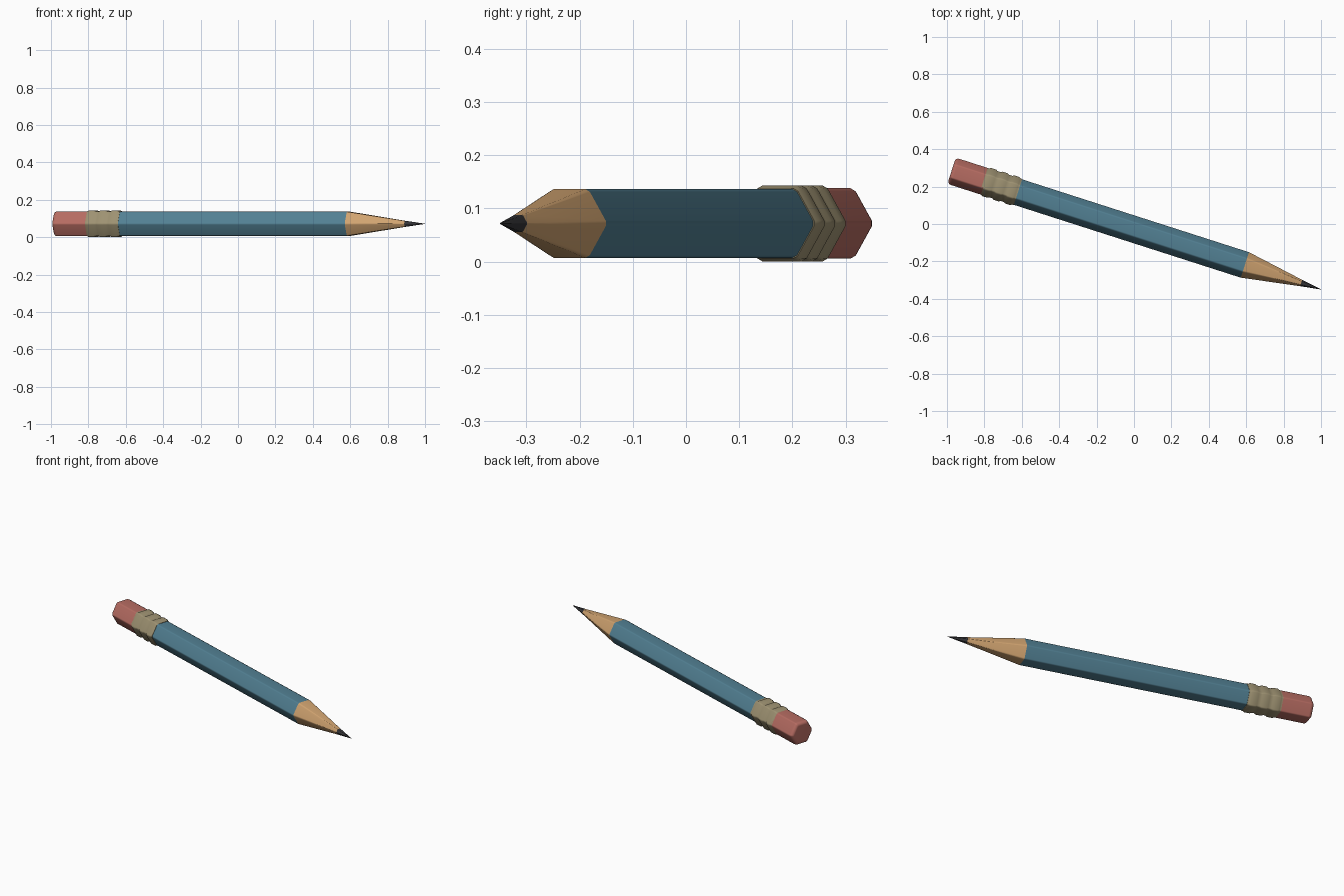
import bpy, bmesh, math
from mathutils import Vector

cube = bpy.data.objects.get("Cube")
if cube:
    bpy.data.objects.remove(cube)

ANGLE = math.radians(-17.8)
CENTRE = Vector((-0.008, -0.026, 0.0715))
BEVEL = 0.08  # share of each hexagon side cut away at a corner


def material(name, rgb):
    # Flat colour given as sRGB bytes, stored as linear values
    lin = [((c / 255 + 0.055) / 1.055) ** 2.4 for c in rgb] + [1]
    m = bpy.data.materials.new(name)
    m.use_nodes = True
    m.diffuse_color = lin
    m.node_tree.nodes["Principled BSDF"].inputs["Base Color"].default_value = lin
    return m


def hexagon(t, radius):
    # Hexagon with clipped corners, flat on top and bottom
    corners = [Vector((0, math.cos(math.pi * k / 3), math.sin(math.pi * k / 3)))
               for k in range(6)]
    points = []
    for k, c in enumerate(corners):
        for other in (corners[k - 1], corners[(k + 1) % 6]):
            points.append(c.lerp(other, BEVEL) * radius + Vector((t, 0, 0)))
    return points


def loft(name, profile, mat):
    # Skin (position along pencil, radius) pairs and close both ends
    bm = bmesh.new()
    rings = [[bm.verts.new(p) for p in hexagon(t, r)] for t, r in profile]
    for a, b in zip(rings, rings[1:]):
        for k in range(len(a)):
            j = (k + 1) % len(a)
            bm.faces.new((a[k], a[j], b[j], b[k]))
    bm.faces.new(rings[0])
    bm.faces.new(rings[-1])
    bmesh.ops.recalc_face_normals(bm, faces=bm.faces)
    mesh = bpy.data.meshes.new(name)
    bm.to_mesh(mesh)
    bm.free()
    mesh.materials.append(mat)
    ob = bpy.data.objects.new(name, mesh)
    bpy.context.collection.objects.link(ob)
    ob.location = CENTRE
    ob.rotation_euler.z = ANGLE
    bpy.ops.object.select_all(action='DESELECT')
    ob.select_set(True)
    bpy.context.view_layer.objects.active = ob
    bpy.ops.object.shade_smooth_by_angle(angle=math.radians(40))
    # Keep the broad faces flat looking and blend only the clipped corners
    ob.modifiers.new("Weighted Normal", 'WEIGHTED_NORMAL').keep_sharp = True
    return ob


blue = material("blue paint", (82, 128, 147))
wood = material("bare wood", (208, 163, 112))
graphite = material("graphite", (52, 52, 55))
metal = material("dull brass", (158, 146, 114))
rubber = material("pink rubber", (182, 108, 98))

# Painted shaft
loft("shaft", [(-0.66, 0.0745), (0.631, 0.0745)], blue)

# Sharpened wood and lead
loft("sharpened_wood", [(0.631, 0.0745), (0.947, 0.0185)], wood)
loft("lead_tip", [(0.947, 0.0185), (1.057, 0.001)], graphite)

# Ferrule with three raised bands
START, END, LOW, HIGH = -0.837, -0.643, 0.0765, 0.0822
ferrule = [(START, LOW)]
for i in range(3):
    mid = START + (END - START) * (i + 0.5) / 3
    ferrule += [(mid - 0.023, LOW), (mid - 0.014, HIGH),
                (mid + 0.014, HIGH), (mid + 0.023, LOW)]
ferrule.append((END, LOW))
loft("ferrule", ferrule, metal)

# Eraser with a rounded end
R, SOFT, BACK = 0.0765, 0.02, -1.016
eraser = [(START + 0.01, R)]
for i in range(5):
    a = math.pi / 2 * i / 4
    eraser.append((BACK + SOFT * (1 - math.sin(a)), R - SOFT * (1 - math.cos(a))))
loft("eraser", eraser, rubber)
